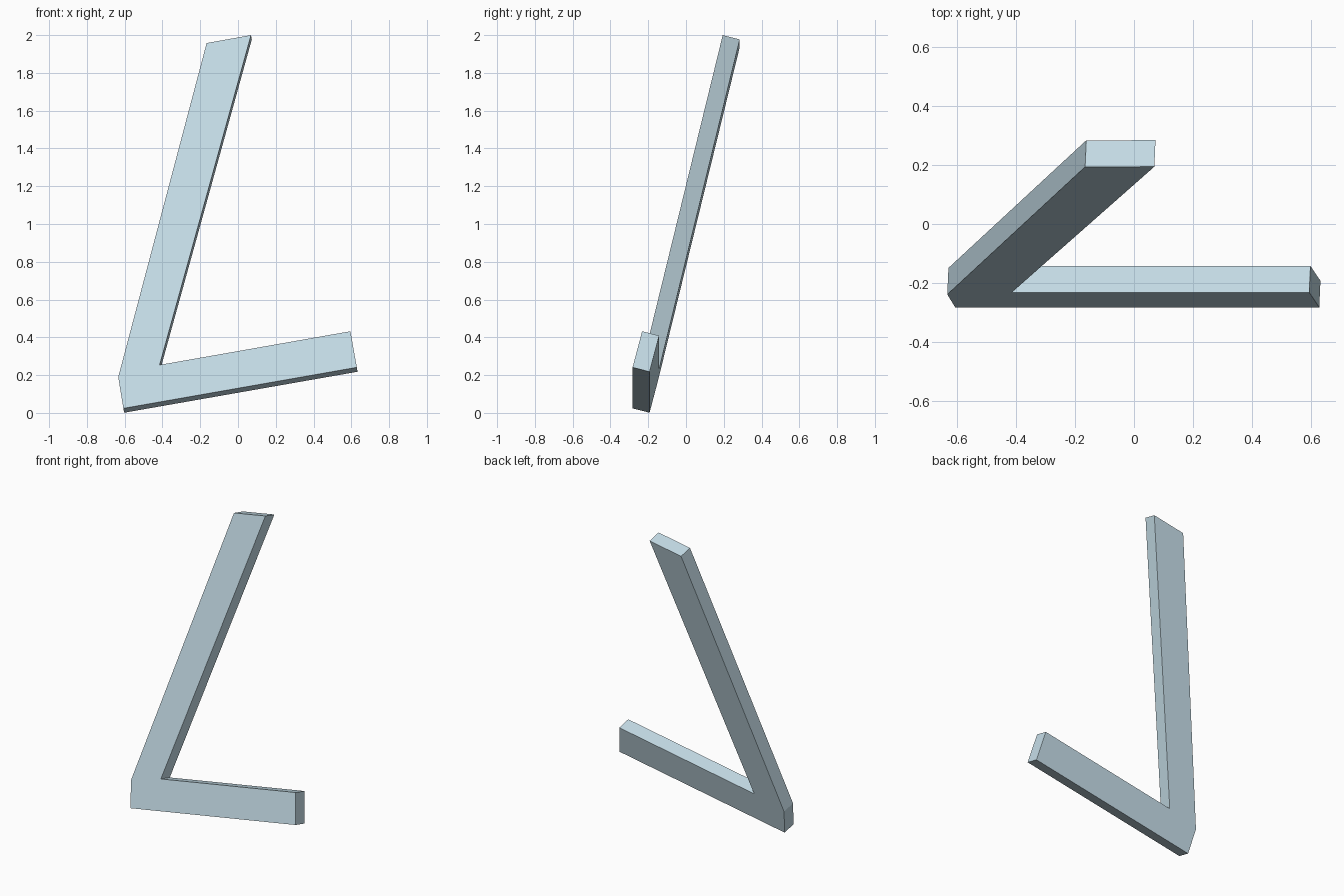
import bpy, bmesh
from mathutils import Vector

if "Cube" in bpy.data.objects:
    bpy.data.objects.remove(bpy.data.objects["Cube"])

# Outline of the bent bar as seen from the front (x, z)
outline = [(-0.607, 0.024), (0.629, 0.241), (0.595, 0.432), (-0.415, 0.254),
           (0.069, 2.0), (-0.166, 1.958), (-0.634, 0.19)]

LEAN, SKEW, DEPTH = 0.257, 0.045, 0.09


def front_y(x, z):
    # The whole bar lies in one plane that leans backwards
    return -0.283 + LEAN * (z - 0.024) - SKEW * (x + 0.607)


# Flat front face, extruded along the plane's normal
bm = bmesh.new()
face = bm.faces.new([bm.verts.new((x, front_y(x, z), z)) for x, z in outline])
back = bmesh.ops.extrude_face_region(bm, geom=[face], use_keep_orig=True)["geom"]
bmesh.ops.translate(bm, vec=Vector((SKEW, 1, -LEAN)) * DEPTH,
                    verts=[g for g in back if isinstance(g, bmesh.types.BMVert)])
bmesh.ops.recalc_face_normals(bm, faces=bm.faces)

mesh = bpy.data.meshes.new("angled_bar")
bm.to_mesh(mesh)
bm.free()
bar = bpy.data.objects.new("angled_bar", mesh)
bpy.context.collection.objects.link(bar)

# Light blue finish
mat = bpy.data.materials.new("light_blue")
mat.diffuse_color = (0.56, 0.72, 0.8, 1)
mat.use_nodes = True
mat.node_tree.nodes["Principled BSDF"].inputs["Base Color"].default_value = mat.diffuse_color
mesh.materials.append(mat)
